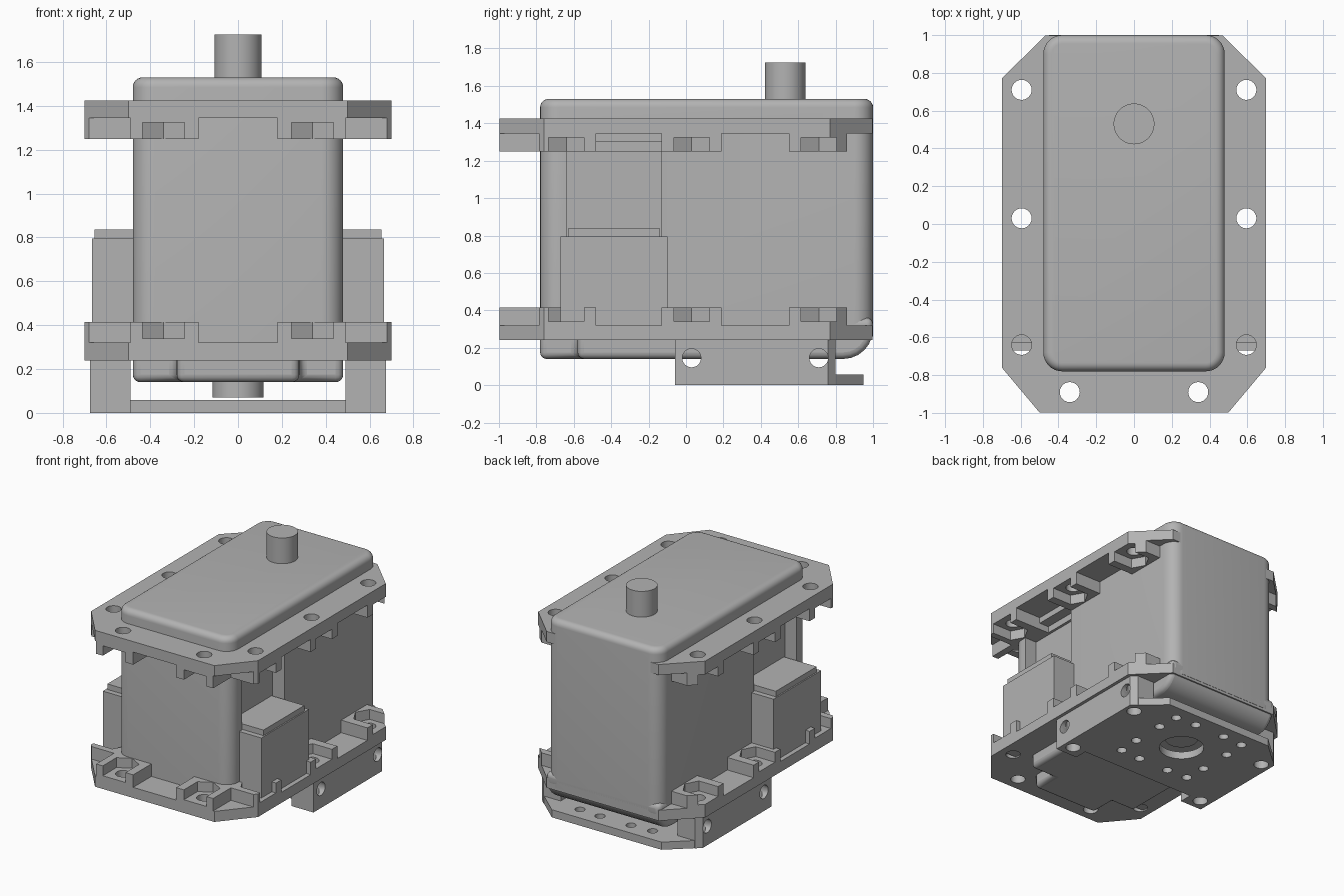
import bpy, bmesh
from math import cos, sin, pi, radians
from mathutils import Matrix

if "Cube" in bpy.data.objects:
    bpy.data.objects.remove(bpy.data.objects["Cube"], do_unlink=True)

grey = bpy.data.materials.new("plain grey")
grey.use_nodes = True
grey.diffuse_color = (0.45, 0.45, 0.45, 1)
grey.node_tree.nodes["Principled BSDF"].inputs["Base Color"].default_value = grey.diffuse_color


def loft(bm, rings):
    """Join (outline, z) rings into a closed solid."""
    loops = [[bm.verts.new((x, y, z)) for x, y in pts] for pts, z in rings]
    bm.faces.new(loops[0][::-1])
    bm.faces.new(loops[-1])
    n = len(loops[0])
    for a, b in zip(loops, loops[1:]):
        for i in range(n):
            j = (i + 1) % n
            bm.faces.new((a[i], a[j], b[j], b[i]))


def finish(name, bm):
    bmesh.ops.recalc_face_normals(bm, faces=bm.faces[:])
    mesh = bpy.data.meshes.new(name)
    bm.to_mesh(mesh)
    bm.free()
    ob = bpy.data.objects.new(name, mesh)
    bpy.context.collection.objects.link(ob)
    mesh.materials.append(grey)
    return ob


def solids(name, parts, matrix=None):
    """One object made of straight prisms: (outline, bottom, top)."""
    bm = bmesh.new()
    for pts, z0, z1 in parts:
        loft(bm, [(pts, z0), (pts, z1)])
    if matrix:
        bm.transform(matrix)
    return finish(name, bm)


def activate(ob):
    bpy.ops.object.select_all(action='DESELECT')
    ob.select_set(True)
    bpy.context.view_layer.objects.active = ob


def cut(ob, cutters):
    activate(ob)
    for c in cutters:
        m = ob.modifiers.new("cut", 'BOOLEAN')
        m.operation, m.solver, m.object = 'DIFFERENCE', 'EXACT', c
        bpy.ops.object.modifier_apply(modifier=m.name)


def smooth(ob):
    activate(ob)
    bpy.ops.object.shade_smooth_by_angle(angle=radians(35))


def rect(x0, x1, y0, y1):
    return [(x0, y0), (x1, y0), (x1, y1), (x0, y1)]


def circle(cx, cy, r, n=24):
    return [(cx + r * cos(2 * pi * i / n), cy + r * sin(2 * pi * i / n)) for i in range(n)]


def rounded(inset, r=0.1, n=8):
    """Rounded case outline, shrunk by inset."""
    r -= inset
    x, y0, y1 = 0.48 - inset - r, -0.78 + inset + r, 1 - inset - r
    pts = []
    for k, (cx, cy) in enumerate([(x, y1), (-x, y1), (-x, y0), (x, y0)]):
        for i in range(n + 1):
            a = (k + i / n) * pi / 2
            pts.append((cx + r * cos(a), cy + r * sin(a)))
    return pts


def mirror(pts):
    return [(-x, y) for x, y in reversed(pts)]


def both(pts):
    return [pts, mirror(pts)]


# Main case with rounded top edge and side recesses
bm = bmesh.new()
rings = [(rounded(0), 0.26)]
for i in range(7):
    a = i / 6 * pi / 2
    rings.append((rounded(0.045 * (1 - cos(a))), 1.485 + 0.045 * sin(a)))
loft(bm, rings)
case = finish("case", bm)
recess = solids("recess_cutter", [(p, 0.3, 1.3) for p in both(rect(0.38, 0.6, -0.64, -0.13))])
cut(case, [recess])
smooth(case)

# Lower case with notched front corners and a rounded back edge
half = [(0.28, -0.78), (0.28, -0.58), (0.48, -0.58), (0.48, 1)]
lower = solids("lower_case", [(half + mirror(half), 0.14, 0.36)])
bm = bmesh.new()
bm.from_mesh(lower.data)
back = [e for e in bm.edges if all(v.co.y > 0.99 and v.co.z < 0.2 for v in e.verts)]
bmesh.ops.bevel(bm, geom=back, offset=0.16, segments=6, profile=0.5, affect='EDGES')
bm.to_mesh(lower.data)
bm.free()
bev = lower.modifiers.new("round", 'BEVEL')
bev.width, bev.segments, bev.limit_method = 0.035, 4, 'ANGLE'
bev.use_clamp_overlap = False
smooth(lower)

# Mounting flange: solid octagon, cut by gaps, nut pockets and screw holes
side_y = (0.71, 0.03, -0.64)
gaps = [(rect(-0.18, 0.18, -1.2, -0.7), 0.32, 0.6)]
for y0, y1 in ((-0.48, -0.13), (0.19, 0.55), (0.86, 1.2)):
    gaps += [(p, 0.32, 0.6) for p in both(rect(0.4, 0.9, y0, y1))]
gaps += [(p, 0.32, 0.6) for p in both(rect(0.49, 0.9, -1.2, -0.785))]

pocket = [(0.2, -0.095), (0.2, 0.095), (-0.055, 0.095), (-0.108, 0), (-0.055, -0.095)]
pockets, holes = [], []
for y in side_y:
    pockets += both([(0.595 + u, y + v) for u, v in pocket])
    holes += both(circle(0.595, y, 0.053))
pockets += both([(0.34 + v, -0.89 - u) for u, v in pocket])
holes += both(circle(0.34, -0.89, 0.053))

gap_cutter = solids("gap_cutter", gaps)
pocket_cutter = solids("pocket_cutter", [(p, 0.34, 0.6) for p in pockets])
hole_cutter = solids("hole_cutter", [(p, -0.2, 0.6) for p in holes])

edge = [(0.5, -0.998), (0.7, -0.76), (0.7, 0.77), (0.47, 0.998)]
flange = solids("lower_flange", [(edge + mirror(edge), 0.24, 0.415)])
cut(flange, [gap_cutter, pocket_cutter, hole_cutter])

# Upper flange is the lower one turned over
mesh = flange.data.copy()
mesh.transform(Matrix.Translation((0, 0, 1.665)) @ Matrix.Diagonal((1, 1, -1, 1)))
mesh.flip_normals()
upper = bpy.data.objects.new("upper_flange", mesh)
bpy.context.collection.objects.link(upper)
smooth(flange)
smooth(upper)

# Cable sockets on both sides
for name, s in (("left_socket", 1), ("right_socket", -1)):
    pick = (lambda p: p) if s > 0 else mirror
    solids(name, [(pick(rect(0.36, 0.665, -0.67, -0.10)), 0.25, 0.795),
                  (pick(rect(0.36, 0.655, -0.63, -0.14)), 0.795, 0.837)])

# Output shaft and lower pivot
axis = 0.53
smooth(solids("output_shaft", [(circle(0, axis, 0.108, 48), 1.5, 1.725)]))
smooth(solids("lower_pivot", [(circle(0, axis, 0.117, 48), 0.07, 0.2)]))

# Bracket: two side legs joined by a drilled bottom plate
leg = [(0.49, -0.06), (0.675, -0.06), (0.675, 0.76), (0.635, 0.80), (0.49, 0.80)]
legs = solids("bracket_legs", [(p, 0, 0.24) for p in both(leg)])
# local x, y, z become world y, z, x
turn = Matrix(((0, 0, 1, 0), (1, 0, 0, 0), (0, 1, 0, 0), (0, 0, 0, 1)))
cross = solids("cross_cutter", [(circle(y, 0.145, 0.05), -1, 1) for y in side_y[:2]], turn)
cut(legs, [hole_cutter, cross])
smooth(legs)

edge = [(0.675, 0.04), (0.675, 0.76), (0.46, 0.95)]
plate = solids("bracket_plate", [(edge + mirror(edge), 0, 0.058)])
drill = [circle(0, axis, 0.16, 40)]
for count, r, start in ((8, 0.34, pi / 8), (4, 0.43, pi / 4)):
    for i in range(count):
        a = start + 2 * pi * i / count
        drill.append(circle(r * cos(a), axis + r * sin(a), 0.036, 16))
drill_cutter = solids("drill_cutter", [(p, -0.1, 0.2) for p in drill])
cut(plate, [hole_cutter, drill_cutter])
smooth(plate)

# Remove the cutters
for c in (recess, gap_cutter, pocket_cutter, hole_cutter, cross, drill_cutter):
    bpy.data.objects.remove(c, do_unlink=True)
